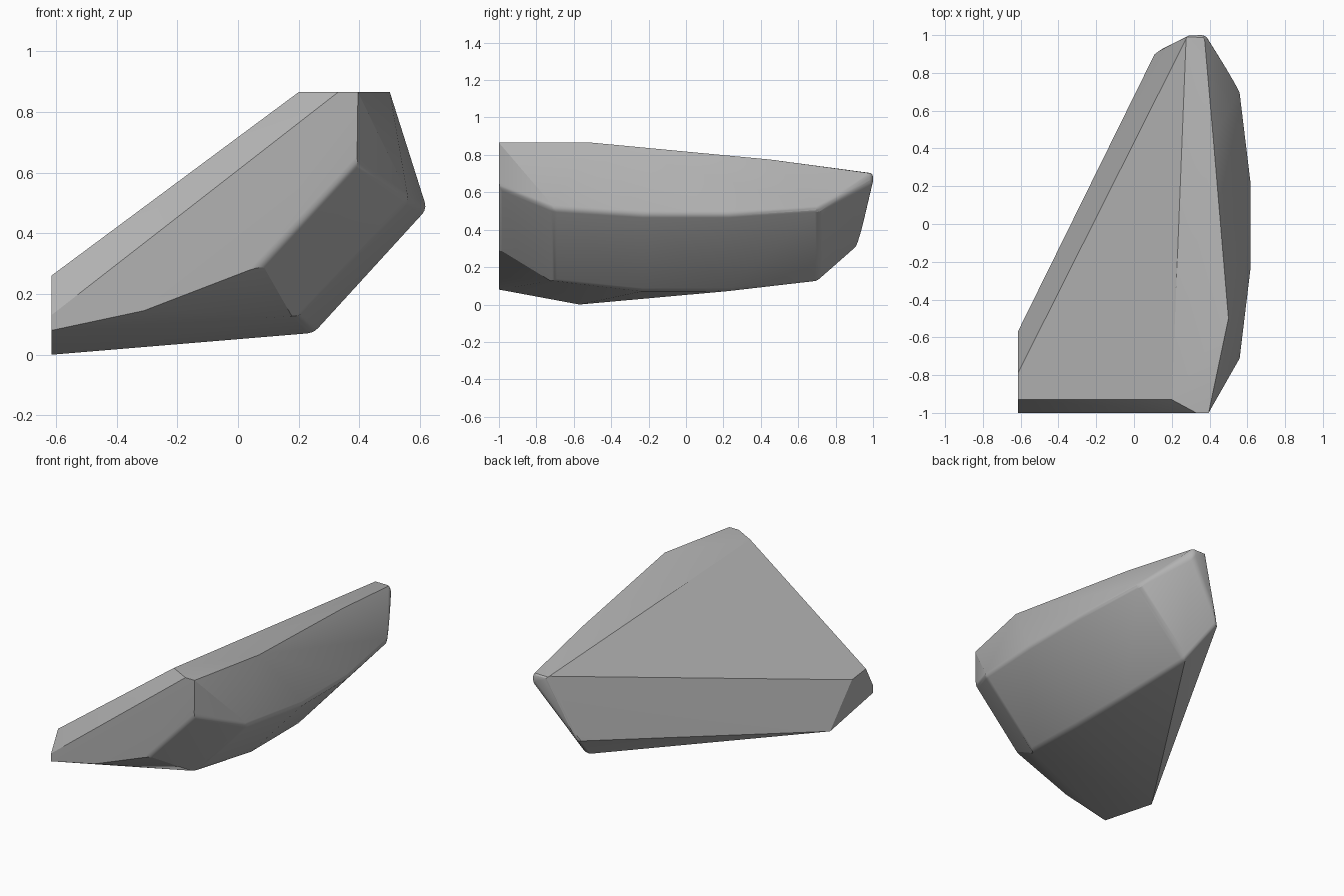
import bpy, bmesh, math

cube = bpy.data.objects.get("Cube")
if cube:
    bpy.data.objects.remove(cube, do_unlink=True)

# Stone colour
GREY = (0.45, 0.45, 0.45, 1)
stone = bpy.data.materials.new("stone grey")
stone.use_nodes = True
stone.diffuse_color = GREY
stone.node_tree.nodes["Principled BSDF"].inputs["Base Color"].default_value = GREY

# Flat broken faces: front (x, z at y = -1) and left end (y, z at x = -0.615)
front = [(-.615, .08), (-.615, .13), (.33, .865), (.395, .865),
         (.395, .63), (.08, .295), (-.31, .145)]
end = [(-.93, .26), (-.79, .244), (-.57, 0)]
points = [(x, -1, z) for x, z in front] + [(-.615, y, z) for y, z in end]

# Rounded flank: upper and lower rings, mirrored front to back
for side in (-1, 1):
    points += [(.565, side * .71, .51), (.622, side * .23, .48),
               (.2, side * .71, .125), (.25, side * .23, .072)]

# Ridge along the top and the narrow back tip
points += [(.2, -.93, .865), (.5, -.5, .865), (.42, .45, .775),
           (.28, 1, .705), (.375, 1, .70), (.38, 1, .65), (.12, .92, .31)]

bm = bmesh.new()
for p in points:
    bm.verts.new(p)
bmesh.ops.convex_hull(bm, input=bm.verts[:])
bmesh.ops.dissolve_limit(bm, angle_limit=math.radians(1.5),
                         verts=bm.verts[:], edges=bm.edges[:])

# Soften only the worn edges on the flank
worn = [e for e in bm.edges
        if all(v.co.x > 0.05 and v.co.z < 0.72 for v in e.verts)
        and e.calc_face_angle(0) > math.radians(24)]
bmesh.ops.bevel(bm, geom=worn, offset=0.025, segments=3, profile=0.5,
                affect='EDGES', clamp_overlap=True)
bmesh.ops.recalc_face_normals(bm, faces=bm.faces[:])

mesh = bpy.data.meshes.new("rock")
bm.to_mesh(mesh)
bm.free()
mesh.materials.append(stone)
rock = bpy.data.objects.new("rock", mesh)
bpy.context.collection.objects.link(rock)

# Smooth shading with sharp creases
bpy.ops.object.select_all(action='DESELECT')
rock.select_set(True)
bpy.context.view_layer.objects.active = rock
bpy.ops.object.shade_smooth_by_angle(angle=math.radians(20))
